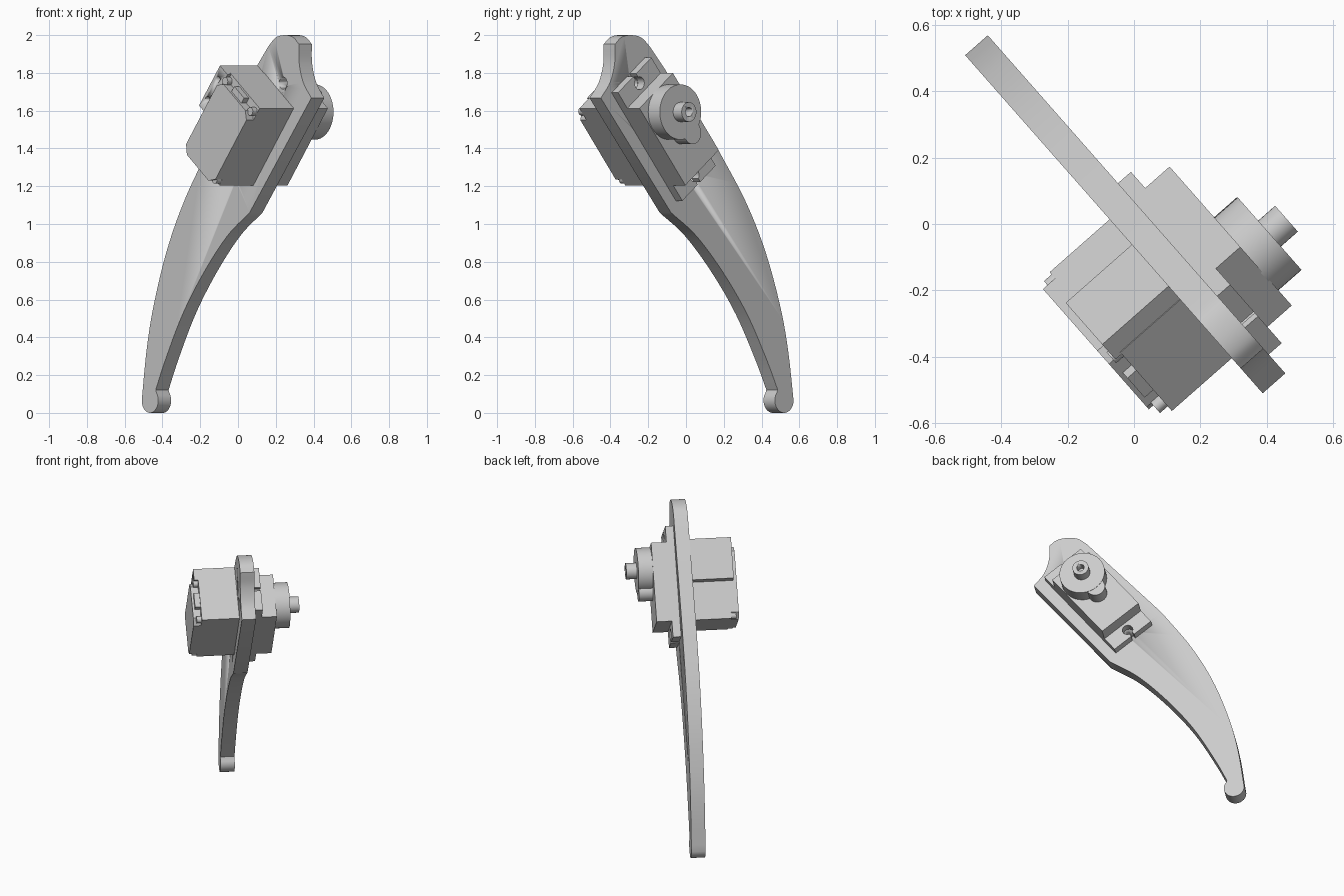
import bpy, bmesh, math
from mathutils import Matrix, Vector

if "Cube" in bpy.data.objects:
    bpy.data.objects.remove(bpy.data.objects["Cube"])

grey = bpy.data.materials.new("plain grey")
grey.use_nodes = True
grey.diffuse_color = (0.6, 0.6, 0.6, 1)
grey.node_tree.nodes["Principled BSDF"].inputs["Base Color"].default_value = (0.6, 0.6, 0.6, 1)

# The arm lies in a vertical plane turned about z; the motor is tilted in that plane
TURN = Matrix.Rotation(math.radians(-48.65), 4, "Z")
TILT = math.radians(51.6)
AXIS = Vector((math.cos(TILT), math.sin(TILT)))
SIDE = Vector((math.sin(TILT), -math.cos(TILT)))
CENTRE = Vector((0.22, 1.502))


def motor(s, t):
    """Point in the arm plane from motor length s and motor width t."""
    return CENTRE + AXIS * s + SIDE * t


def box(s0, s1, t0, t1):
    return [motor(s0, t0), motor(s1, t0), motor(s1, t1), motor(s0, t1)]


def circle(c, r, n=32):
    return [Vector((c[0] + r * math.cos(i * math.tau / n),
                    c[1] + r * math.sin(i * math.tau / n))) for i in range(n)]


def spline(pts, steps=6):
    """Smooth curve through the points."""
    p = [Vector(q) for q in pts]
    p = [2 * p[0] - p[1]] + p + [2 * p[-1] - p[-2]]
    out = []
    for a, b, c, d in zip(p, p[1:], p[2:], p[3:]):
        for i in range(steps):
            k = i / steps
            out.append(0.5 * (2 * b + (c - a) * k + (2 * a - 5 * b + 4 * c - d) * k ** 2
                              + (3 * b - a - 3 * c + d) * k ** 3))
    return out + [p[-2]]


def prism(name, outline, w0, w1):
    """Extrude an outline in the arm plane across its thickness."""
    bm = bmesh.new()
    face = bm.faces.new([bm.verts.new((p[0], w0, p[1])) for p in outline])
    new = bmesh.ops.extrude_face_region(bm, geom=[face])["geom"]
    for v in new:
        if isinstance(v, bmesh.types.BMVert):
            v.co.y = w1
    bmesh.ops.recalc_face_normals(bm, faces=bm.faces)
    bm.transform(TURN)
    mesh = bpy.data.meshes.new(name)
    bm.to_mesh(mesh)
    bm.free()
    obj = bpy.data.objects.new(name, mesh)
    bpy.context.collection.objects.link(obj)
    mesh.materials.append(grey)
    bpy.ops.object.select_all(action="DESELECT")
    obj.select_set(True)
    bpy.context.view_layer.objects.active = obj
    bpy.ops.object.shade_smooth_by_angle(angle=math.radians(25))
    return obj


def drill(obj, c, r, w0, w1):
    cutter = prism("drill", circle(c, r, 24), w0, w1)
    cutter.hide_render = True
    mod = obj.modifiers.new("hole", "BOOLEAN")
    mod.operation, mod.object, mod.solver = "DIFFERENCE", cutter, "EXACT"
    bpy.context.view_layer.objects.active = obj
    bpy.ops.object.modifier_apply(modifier=mod.name)
    bpy.data.objects.remove(cutter)


# Curved arm plate with rounded foot and head
outer = spline([(-0.185, 1.397), (-0.376, 1.127), (-0.517, 0.862),
                (-0.623, 0.571), (-0.68, 0.333), (-0.719, 0.066)])
foot = [Vector((-0.653 + 0.066 * math.cos(a), 0.066 + 0.066 * math.sin(a)))
        for a in (math.pi + i * math.radians(13.75) for i in range(1, 17))]
inner = spline([(-0.607, 0.122), (-0.53, 0.28), (-0.393, 0.52),
                (-0.224, 0.741), (-0.033, 0.937), (0.145, 1.06)])
neck = spline([(0.64, 1.667), (0.575, 1.75), (0.543, 1.85), (0.54, 1.952)])
head = spline([(0.54, 1.952), (0.495, 1.988), (0.43, 2.0), (0.355, 1.987), (0.295, 1.94)])
arm = prism("arm_plate", outer + foot + inner + neck + head[1:], -0.046, 0.045)
for s in (0.311, -0.311):
    drill(arm, motor(s, 0), 0.032, -0.1, 0.1)

# Motor case with the wider block along its upper edge
prism("motor_case", box(-0.26, 0.26, -0.15, 0.15), -0.287, 0.195)
block = prism("motor_side_block", box(-0.012, 0.257, -0.217, -0.14), -0.312, 0.04)
for s in (0.055, 0.19):
    drill(block, motor(s, -0.185), 0.016, -0.4, -0.26)

# Rear cover with chamfered corners, screws and cable outlet
cover = [(-0.26, -0.11), (-0.22, -0.15), (0.18, -0.15), (0.215, -0.11),
         (0.215, 0.11), (0.18, 0.15), (-0.22, 0.15), (-0.26, 0.11)]
prism("rear_cover", [motor(*p) for p in cover], -0.336, -0.28)
for s in (-0.238, 0.222):
    for t in (-0.128, 0.128):
        prism("cover_screw", circle(motor(s, t), 0.022, 20), -0.318, -0.28)
prism("cable_outlet", box(0.2, 0.25, -0.05, 0.05), -0.322, -0.28)

# Mounting flange with a keyhole slot at each end
keyhole = [motor(0.311 + 0.034 * math.cos(a), 0.034 * math.sin(a))
           for a in (math.radians(-20 - i * 16) for i in range(21))]
half = [motor(0.365, -0.15), motor(0.365, -0.012)] + keyhole \
    + [motor(0.365, 0.012), motor(0.365, 0.15)]
flange = half + [2 * CENTRE - p for p in half]
prism("mounting_flange", flange, 0.044, 0.097)

# Gear housing and output shaft
prism("gear_disc", circle(motor(0.116, 0), 0.146, 48), 0.19, 0.288)
prism("gear_bump", circle(motor(-0.025, 0), 0.06), 0.19, 0.286)
shaft = prism("output_shaft", circle(motor(0.116, 0), 0.052), 0.28, 0.356)
drill(shaft, motor(0.116, 0), 0.024, 0.3, 0.4)
